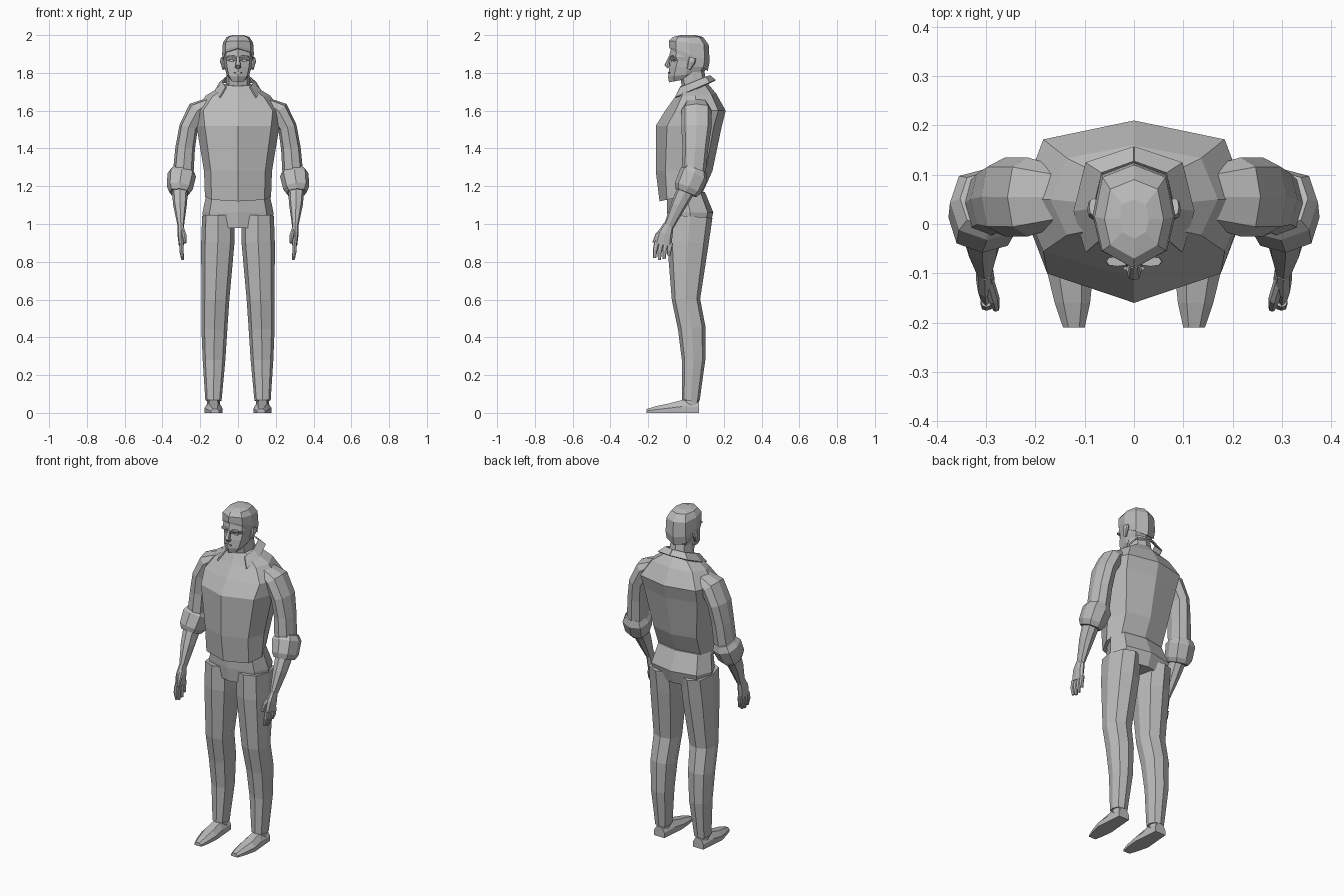
import bpy, bmesh, math
from mathutils import Vector

cube = bpy.data.objects.get("Cube")
if cube:
    bpy.data.objects.remove(cube, do_unlink=True)

grey = (.5, .5, .5, 1)
material = bpy.data.materials.new("plain grey")
material.use_nodes = True
material.diffuse_color = grey
material.node_tree.nodes["Principled BSDF"].inputs["Base Color"].default_value = grey

# Half outline shared by body and head: share of width, share of depth from the front
OUTLINE = ((0, 0), (.8, .17), (1, .5), (.8, .88), (0, 1))
SIDES = ((1, "left_"), (-1, "right_"))


def loft(name, rings, side=1, closed=True):
    """Skin rings of points; a closed loft wraps around and gets end caps."""
    bm = bmesh.new()
    rows = [[bm.verts.new((x * side, y, z)) for x, y, z in ring] for ring in rings]
    count = len(rows[0])
    for lower, upper in zip(rows, rows[1:]):
        for i in range(count if closed else count - 1):
            j = (i + 1) % count
            bm.faces.new((lower[i], lower[j], upper[j], upper[i]))
    if closed:
        bm.faces.new(rows[0])
        bm.faces.new(rows[-1])
    bmesh.ops.recalc_face_normals(bm, faces=bm.faces)
    mesh = bpy.data.meshes.new(name)
    bm.to_mesh(mesh)
    bm.free()
    mesh.materials.append(material)
    part = bpy.data.objects.new(name, mesh)
    bpy.context.collection.objects.link(part)
    return part


def half_ring(z, front, back, width, rise=0):
    """Half a body section; rise lifts the back above the front."""
    return [(width * across, front + (back - front) * depth, z + rise * depth)
            for across, depth in OUTLINE]


def body(name, sections):
    """Loft full sections, each one mirrored from its half outline."""
    rings = []
    for section in sections:
        half = half_ring(*section)
        rings.append(half + [(-x, y, z) for x, y, z in half[-2:0:-1]])
    return loft(name, rings)


def rounded(value):
    """Push a circle coordinate outwards for a squarer section."""
    return math.copysign(abs(value) ** .8, value)


def tube(name, path, side=1, count=8):
    """Path entries: x, y, z, half width, half depth. Sections turn with the path."""
    points = [Vector(entry[:3]) for entry in path]
    last = len(points) - 1
    rings = []
    for i, (*_, half_width, half_depth) in enumerate(path):
        along = (points[min(i + 1, last)] - points[max(i - 1, 0)]).normalized()
        deep = along.cross(Vector((1, 0, 0))).normalized()
        wide = deep.cross(along)
        angles = [math.tau * k / count for k in range(count)]
        rings.append([points[i] + wide * half_width * rounded(math.cos(angle))
                      + deep * half_depth * rounded(math.sin(angle)) for angle in angles])
    return loft(name, rings, side)


def shoe_section(y, width, height, x=.13):
    """Flat sole, upright sides and a narrower upper."""
    profile = ((-1, 0), (1, 0), (1, .5), (.5, 1), (-.5, 1), (-1, .5))
    return [(x + width * across, y, height * up) for across, up in profile]


# Shirt from hem to neck, and the trouser seat below it
body("shirt", [
    (1.12, -.14, .09, .175, .05),
    (1.28, -.16, .14, .18),
    (1.52, -.16, .19, .22),
    (1.6, -.11, .21, .23),
    (1.67, -.06, .16, .17, .02),
    (1.73, -.03, .11, .07, .02),
])
body("trouser_seat", [
    (.98, -.09, .12, .18),
    (1.06, -.1, .145, .188),
    (1.17, -.1, .1, .165),
])

# Neck, head with recessed eye line, and short hair lower at the nape
tube("neck", [(0, .05, 1.7, .066, .066), (0, .03, 1.81, .06, .066)])
body("head", [
    (1.75, -.09, .07, .04, .03),
    (1.78, -.095, .09, .06, .02),
    (1.83, -.088, .115, .072),
    (1.865, -.078, .12, .077),
    (1.885, -.09, .122, .08),
    (1.97, -.07, .1, .07),
])
body("hair", [
    (1.93, -.086, .115, .081, -.12),
    (1.94, -.09, .125, .084, -.08),
    (1.97, -.09, .12, .08, -.02),
    (1.99, -.07, .09, .06),
    (2, -.03, .05, .03),
])

# Face
tube("nose", [(0, -.085, 1.885, .008, .006), (0, -.1, 1.84, .014, .014), (0, -.09, 1.83, .016, .01)])
tube("mouth", [(0, -.09, 1.805, .023, .005), (0, -.09, 1.797, .021, .006)])

# Paired parts
for side, word in SIDES:
    tube(word + "eyebrow", [(.034, -.076, 1.893, .022, .01), (.034, -.076, 1.884, .024, .01)], side)
    tube(word + "eye", [(.034, -.064, 1.872, .014, .006), (.034, -.064, 1.86, .014, .006)], side)
    tube(word + "ear", [(.082, .035, 1.88, .009, .018), (.084, .03, 1.86, .011, .02),
                        (.076, .015, 1.82, .007, .01)], side)

    # Folded collar leaf, open at the throat
    collar = loft(word + "collar", [half_ring(1.71, -.06, .125, .08, .075)[1:],
                                    half_ring(1.65, -.1, .155, .12, .11)[1:]], side, closed=False)
    fold = collar.modifiers.new("thickness", 'SOLIDIFY')
    fold.thickness = .008
    fold.offset = 0

    # Leg and shoe
    tube(word + "trouser_leg", [
        (.105, .02, 1.04, .085, .12),
        (.107, .01, .9, .088, .11),
        (.12, 0, .6, .074, .075),
        (.125, .03, .45, .069, .073),
        (.127, .04, .28, .06, .062),
        (.13, .025, .065, .043, .047),
    ], side)
    tube(word + "ankle", [(.13, .03, .1, .034, .038), (.13, .03, .03, .034, .038)], side)
    loft(word + "shoe", [
        shoe_section(.07, .035, .06),
        shoe_section(-.02, .042, .068),
        shoe_section(-.09, .048, .05),
        shoe_section(-.16, .036, .035, .125),
        shoe_section(-.21, .022, .02, .122),
    ], side)

    # Arm with a rolled sleeve
    tube(word + "sleeve", [
        (.15, .055, 1.64, .03, .06),
        (.215, .055, 1.6, .055, .08),
        (.262, .055, 1.51, .05, .08),
        (.28, .05, 1.4, .052, .068),
        (.29, .04, 1.27, .055, .064),
    ], side)
    tube(word + "rolled_cuff", [
        (.295, .05, 1.29, .058, .06),
        (.298, .04, 1.26, .076, .078),
        (.308, .01, 1.19, .069, .074),
        (.31, 0, 1.165, .054, .06),
    ], side)
    tube(word + "forearm", [
        (.308, .01, 1.2, .045, .05), (.307, -.04, 1.1, .036, .04), (.303, -.09, .99, .017, .027)], side)

    # Hand
    tube(word + "palm", [
        (.303, -.09, 1, .016, .026), (.302, -.11, .95, .019, .04), (.3, -.122, .89, .014, .046)], side)
    for i, (finger, length) in enumerate((("index", .08), ("middle", .09), ("ring", .085), ("little", .065))):
        y = -.156 + i * .025
        tube(word + finger + "_finger", [
            (.3, y, .9, .011, .013), (.3, y - .008, .86, .011, .012),
            (.293, y - .01, .9 - length, .007, .008)], side)
    tube(word + "thumb", [
        (.297, -.11, .975, .012, .016), (.285, -.15, .94, .012, .014), (.28, -.17, .9, .007, .009)], side)
